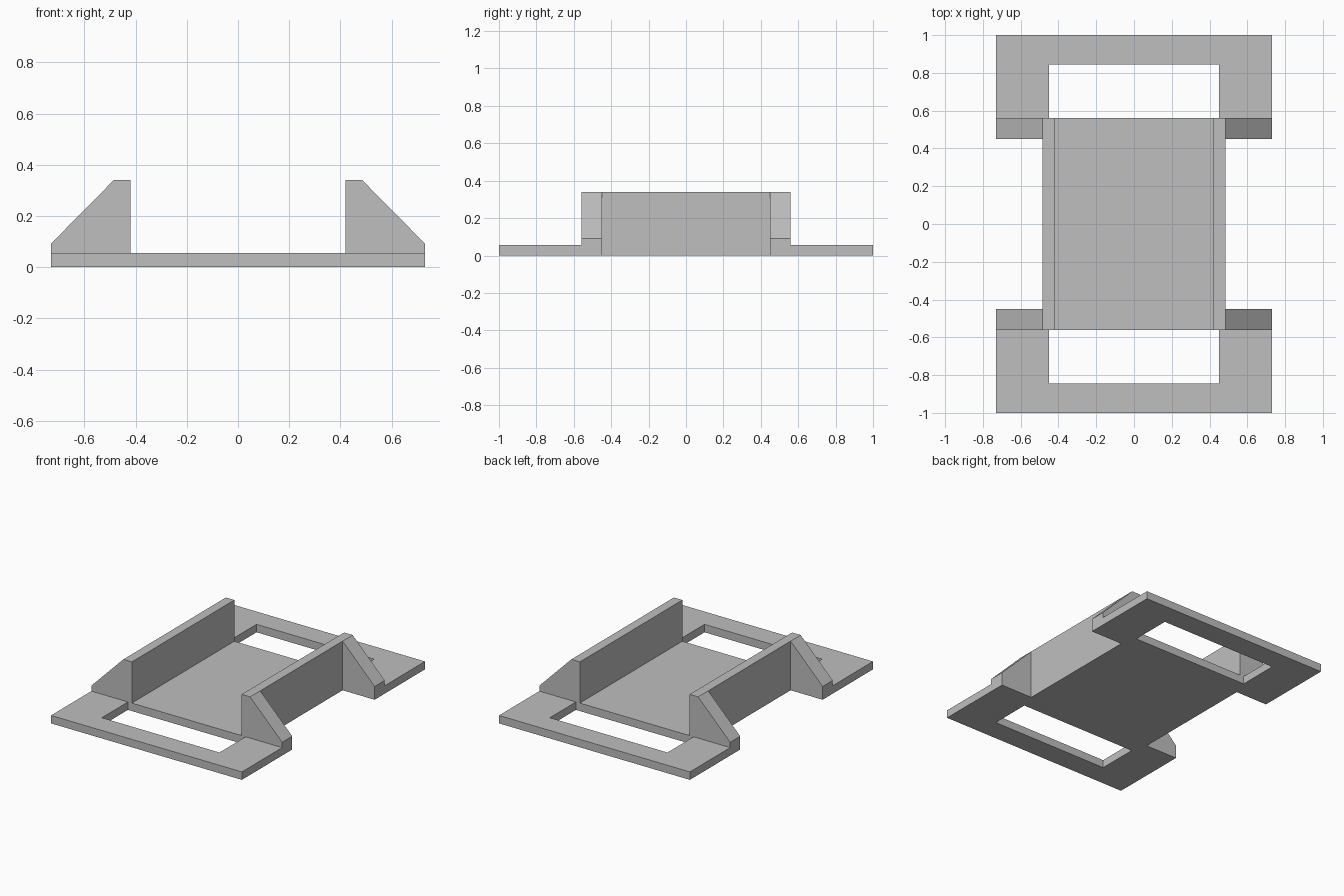
import bpy
import bmesh
from mathutils import Vector

cube = bpy.data.objects.get("Cube")
if cube:
    bpy.data.objects.remove(cube, do_unlink=True)

# Overall dimensions
HALF_W, HALF_L = 0.73, 1.0      # base plate
PLATE_T = 0.055                 # base thickness
WALL_IN, WALL_OUT = 0.42, 0.485  # side wall faces
SLOT_X, SLOT_Y = 0.45, 0.845    # end slot limits
WALL_END, NOTCH_Y = 0.56, 0.45  # wall length and side notch
TOP, TOE = 0.34, 0.092          # wall height and gusset toe height

grey = bpy.data.materials.new("plain grey")
grey.use_nodes = True
colour = (0.52, 0.52, 0.52, 1)
grey.diffuse_color = colour
grey.node_tree.nodes["Principled BSDF"].inputs["Base Color"].default_value = colour


def extruded(name, polygons, direction, mirror):
    """Extrude flat polygons along a direction, with optional mirroring."""
    bm = bmesh.new()
    for points in polygons:
        bm.faces.new([bm.verts.new(p) for p in points])
    bmesh.ops.remove_doubles(bm, verts=bm.verts, dist=0.0001)
    grown = bmesh.ops.extrude_face_region(bm, geom=bm.faces[:], use_keep_orig=True)
    moved = [g for g in grown["geom"] if isinstance(g, bmesh.types.BMVert)]
    bmesh.ops.translate(bm, verts=moved, vec=Vector(direction))
    bmesh.ops.recalc_face_normals(bm, faces=bm.faces)
    mesh = bpy.data.meshes.new(name)
    bm.to_mesh(mesh)
    bm.free()
    mesh.materials.append(grey)
    obj = bpy.data.objects.new(name, mesh)
    bpy.context.collection.objects.link(obj)
    if any(mirror):
        mod = obj.modifiers.new("Mirror", "MIRROR")
        mod.use_axis = mirror
        mod.use_clip = True
    return obj


# Base plate: grid cells with the end slots and side notches left open
xs = [-HALF_W, -WALL_OUT, -SLOT_X, SLOT_X, WALL_OUT, HALF_W]
ys = [-HALF_L, -SLOT_Y, -WALL_END, -NOTCH_Y, NOTCH_Y, WALL_END, SLOT_Y, HALF_L]
cells = []
for x0, x1 in zip(xs, xs[1:]):
    for y0, y1 in zip(ys, ys[1:]):
        cx, cy = abs(x0 + x1) / 2, abs(y0 + y1) / 2
        slot = cx < SLOT_X and WALL_END < cy < SLOT_Y
        notch = cx > WALL_OUT and cy < NOTCH_Y
        if not (slot or notch):
            cells.append([(x0, y0, 0), (x1, y0, 0), (x1, y1, 0), (x0, y1, 0)])
extruded("base_plate", cells, (0, 0, PLATE_T), (False, False, False))

# Upright side walls
wall = [(WALL_IN, -WALL_END, PLATE_T), (WALL_OUT, -WALL_END, PLATE_T),
        (WALL_OUT, -WALL_END, TOP), (WALL_IN, -WALL_END, TOP)]
extruded("side_walls", [wall], (0, 2 * WALL_END, 0), (True, False, False))

# Sloped gussets bracing both ends of each wall
gusset = [(WALL_OUT, NOTCH_Y, PLATE_T), (HALF_W, NOTCH_Y, PLATE_T),
          (HALF_W, NOTCH_Y, TOE), (WALL_OUT, NOTCH_Y, TOP)]
extruded("corner_gussets", [gusset], (0, WALL_END - NOTCH_Y, 0), (True, True, False))
